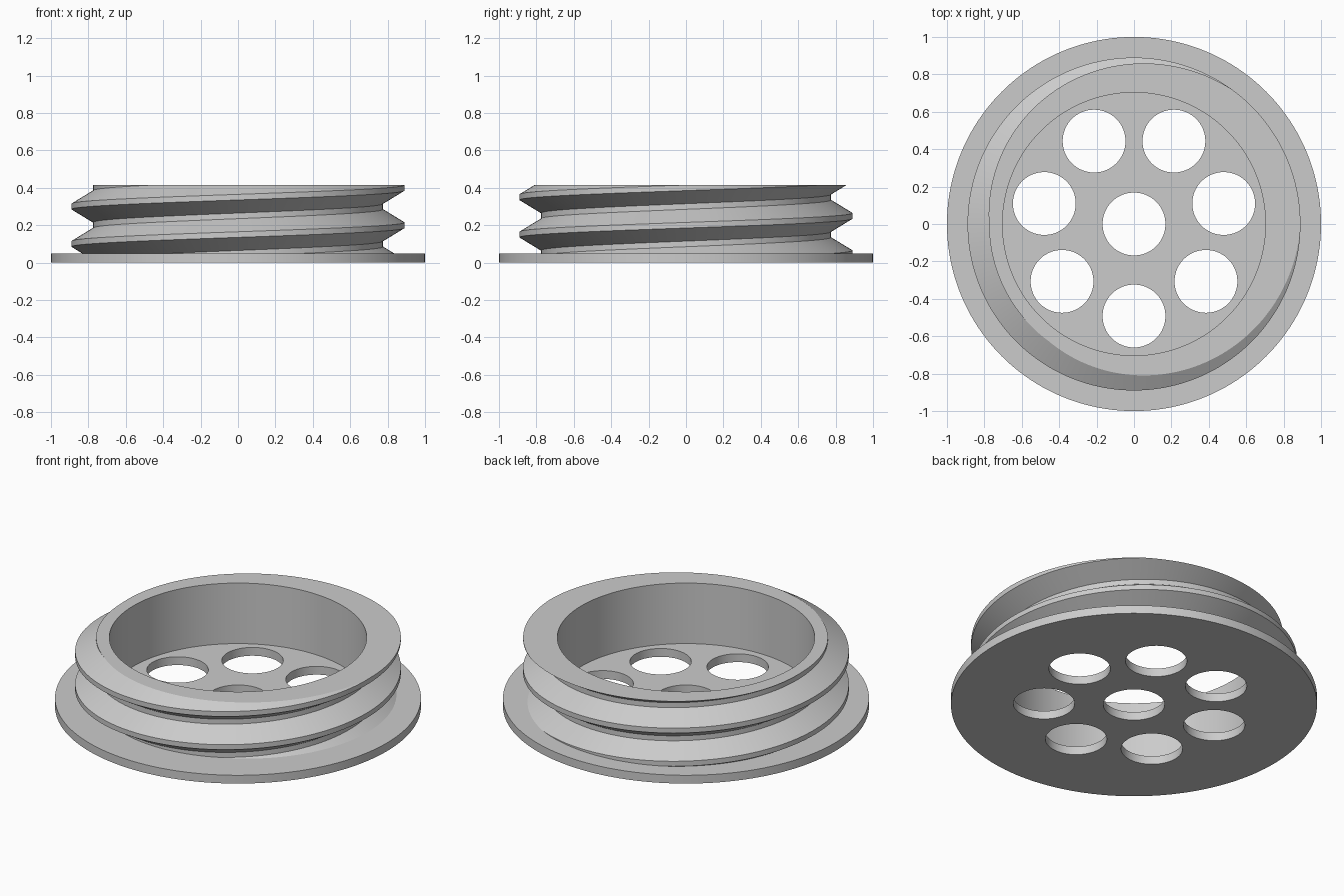
import bpy, bmesh, math

if "Cube" in bpy.data.objects:
    bpy.data.objects.remove(bpy.data.objects["Cube"])

FLANGE_TOP, TOP = 0.05, 0.415
R_INNER, R_ROOT, R_CREST = 0.703, 0.775, 0.89
PITCH, FLAT, FLANK = 0.2, 0.03, 0.07
N = 200

grey = bpy.data.materials.new("plain grey")
grey.diffuse_color = (0.6, 0.6, 0.6, 1)
grey.use_nodes = True
grey.node_tree.nodes["Principled BSDF"].inputs["Base Color"].default_value = grey.diffuse_color


def finish(obj):
    """Weld, fix normals, colour and shade one part."""
    bm = bmesh.new()
    bm.from_mesh(obj.data)
    bmesh.ops.remove_doubles(bm, verts=bm.verts, dist=1e-5)
    bmesh.ops.recalc_face_normals(bm, faces=bm.faces)
    bm.to_mesh(obj.data)
    bm.free()
    obj.data.materials.clear()
    obj.data.materials.append(grey)
    bpy.ops.object.select_all(action='DESELECT')
    obj.select_set(True)
    bpy.context.view_layer.objects.active = obj
    bpy.ops.object.shade_smooth_by_angle(angle=math.radians(20))


# Flange: filled flat curve with eight round holes, given thickness
curve = bpy.data.curves.new("flange", 'CURVE')
curve.dimensions = '2D'
curve.fill_mode = 'BOTH'
curve.extrude = FLANGE_TOP / 2


def add_circle(cx, cy, r, n):
    s = curve.splines.new('POLY')
    s.points.add(n - 1)
    s.use_cyclic_u = True
    for i, p in enumerate(s.points):
        a = 2 * math.pi * i / n
        p.co = (cx + r * math.cos(a), cy + r * math.sin(a), 0, 1)


add_circle(0, 0, 1.0, 160)
add_circle(0, 0, 0.168, 64)
for k in range(7):
    a = -math.pi / 2 + 2 * math.pi * k / 7
    add_circle(0.492 * math.cos(a), 0.492 * math.sin(a), 0.168, 64)
flange = bpy.data.objects.new("flange", curve)
bpy.context.collection.objects.link(flange)
bpy.context.view_layer.objects.active = flange
flange.select_set(True)
bpy.ops.object.convert(target='MESH')
flange = bpy.context.view_layer.objects.active
for v in flange.data.vertices:
    v.co.z += FLANGE_TOP / 2
finish(flange)


# Threaded collar: helical ridge trimmed at the flange and the rim
def thread_radius(z, t):
    d = (z - PITCH * t) % PITCH
    d = min(d, PITCH - d)                      # distance to the crest centre
    f = min(max((d - FLAT / 2) / FLANK, 0), 1)
    return R_CREST + (R_ROOT - R_CREST) * f


bm = bmesh.new()
breaks = [FLAT / 2, FLAT / 2 + FLANK, FLAT * 1.5 + FLANK, FLAT * 1.5 + 2 * FLANK]
columns = []
for i in range(N + 1):
    t = i / N
    c, s = math.cos(2 * math.pi * t), math.sin(2 * math.pi * t)
    heights = [FLANGE_TOP]
    for turn in range(-2, 4):
        for b in breaks:
            z = b + PITCH * (turn + t)
            heights.append(min(max(z, FLANGE_TOP), TOP))
    heights.append(TOP)
    pts = [(thread_radius(z, t), z) for z in heights]
    pts += [(R_INNER, TOP), (R_INNER, FLANGE_TOP)]      # rim and inner wall
    columns.append([bm.verts.new((r * c, r * s, z)) for r, z in pts])
for a, b in zip(columns, columns[1:]):
    for j in range(len(a) - 1):
        bm.faces.new((a[j], b[j], b[j + 1], a[j + 1]))
bmesh.ops.remove_doubles(bm, verts=bm.verts, dist=1e-5)
mesh = bpy.data.meshes.new("threaded_collar")
bm.to_mesh(mesh)
bm.free()
collar = bpy.data.objects.new("threaded_collar", mesh)
bpy.context.collection.objects.link(collar)
finish(collar)
